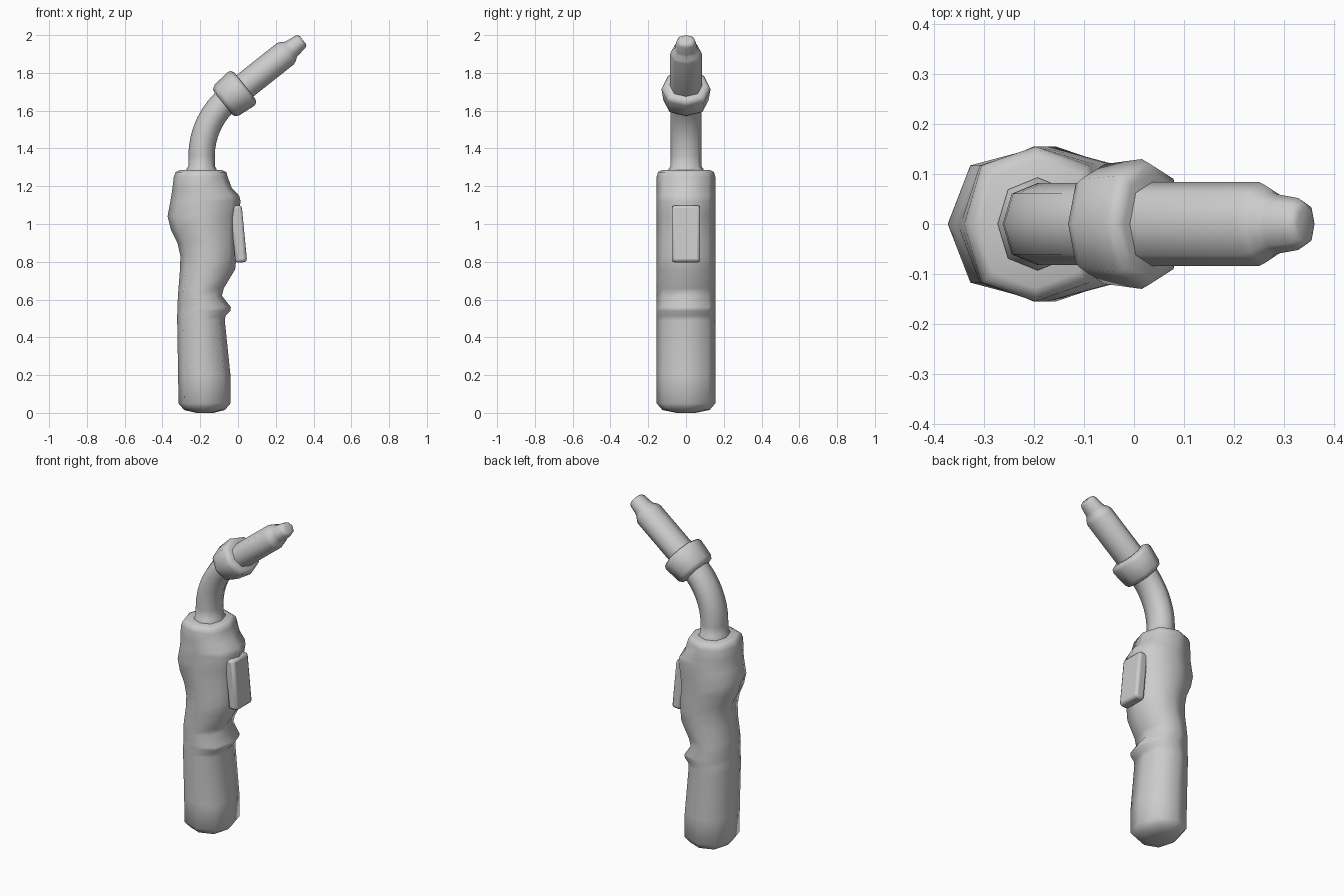
import bpy, bmesh
from math import sin, cos, pi, radians

if "Cube" in bpy.data.objects:
    bpy.data.objects.remove(bpy.data.objects["Cube"])


def finish(obj, angle):
    bpy.ops.object.select_all(action='DESELECT')
    obj.select_set(True)
    bpy.context.view_layer.objects.active = obj
    bpy.ops.object.shade_smooth_by_angle(angle=radians(angle))


def loft(name, rings, diag=0.74, angle=62):
    """Skin eight-sided rings given as (x, z, tilt from vertical, x radius, y radius)."""
    bm = bmesh.new()
    loops = []
    for x, z, a, ru, rv in rings:
        loop = []
        for i in range(8):
            t = i * pi / 4
            k = diag / cos(pi / 4) if i % 2 else 1
            u, v = ru * k * cos(t), rv * k * sin(t)
            loop.append(bm.verts.new((x + u * cos(a), v, z - u * sin(a))))
        loops.append(loop)
    for lo, hi in zip(loops, loops[1:]):
        for i in range(8):
            j = (i + 1) % 8
            bm.faces.new((lo[i], lo[j], hi[j], hi[i]))
    bm.faces.new(loops[0][::-1])
    bm.faces.new(loops[-1])
    me = bpy.data.meshes.new(name)
    bm.to_mesh(me)
    bm.free()
    obj = bpy.data.objects.new(name, me)
    bpy.context.collection.objects.link(obj)
    finish(obj, angle)
    return obj


# Handle: z, back x, front x, half width
profile = [
    (0.0, -0.22, -0.13, 0.05), (0.015, -0.285, -0.07, 0.125), (0.05, -0.315, -0.04, 0.155),
    (0.2, -0.317, -0.04, 0.155), (0.49, -0.322, -0.07, 0.155), (0.515, -0.322, -0.066, 0.155),
    (0.54, -0.321, -0.04, 0.155), (0.56, -0.321, -0.038, 0.155), (0.62, -0.318, -0.085, 0.155),
    (0.66, -0.315, -0.075, 0.155), (0.76, -0.307, -0.015, 0.155), (0.83, -0.305, -0.008, 0.155),
    (0.90, -0.320, -0.008, 0.155), (0.97, -0.355, -0.006, 0.155), (1.04, -0.373, 0.0, 0.155),
    (1.12, -0.358, 0.014, 0.155), (1.15, -0.353, 0.006, 0.155), (1.19, -0.347, -0.033, 0.155),
    (1.25, -0.340, -0.055, 0.155), (1.275, -0.330, -0.062, 0.148), (1.285, -0.310, -0.083, 0.128)]
loft("handle", [((b + f) / 2, z, 0, (f - b) / 2, w) for z, b, f, w in profile], 0.757)

# Bent neck with a small flare where it meets the handle
TILT = radians(51.6)
R = 0.4
neck = [(-0.193, 1.27, 0, 0.08, 0.093), (-0.193, 1.292, 0, 0.08, 0.093),
        (-0.193, 1.305, 0, 0.07, 0.082)]
for i in range(9):
    a = TILT * i / 8
    neck.append((-0.193 + R * (1 - cos(a)), 1.358 + R * sin(a), a, 0.07, 0.082))
loft("neck", neck)


def along_axis(steps):
    """Rings on the slanted nozzle axis from (distance, x radius, y radius)."""
    return [(-0.012 + t * sin(TILT), 1.693 + t * cos(TILT), TILT, ru, rv) for t, ru, rv in steps]


# Collar nut
loft("collar", along_axis([(-0.085, 0.078, 0.09), (-0.08, 0.092, 0.107), (-0.06, 0.104, 0.12),
                           (0.035, 0.114, 0.13), (0.053, 0.108, 0.122), (0.062, 0.09, 0.104)]))

# Nozzle barrel with stepped tip
loft("nozzle", along_axis([(0.03, 0.072, 0.084), (0.335, 0.072, 0.084), (0.352, 0.066, 0.077),
                           (0.372, 0.052, 0.062), (0.385, 0.049, 0.059), (0.435, 0.042, 0.052),
                           (0.448, 0.036, 0.044), (0.453, 0.026, 0.032)]))

# Trigger: tilted rounded block on the front of the handle
bpy.ops.mesh.primitive_cube_add(size=1, location=(0.003, 0, 0.947), rotation=(0, radians(-5), 0))
trigger = bpy.context.object
trigger.name = "trigger"
trigger.scale = (0.062, 0.15, 0.302)
trigger.rotation_euler = (0, radians(-5.5), 0)
bpy.ops.object.transform_apply(location=False, rotation=False, scale=True)
bev = trigger.modifiers.new("rounded_edges", 'BEVEL')
bev.width = 0.016
bev.segments = 2
finish(trigger, 50)
